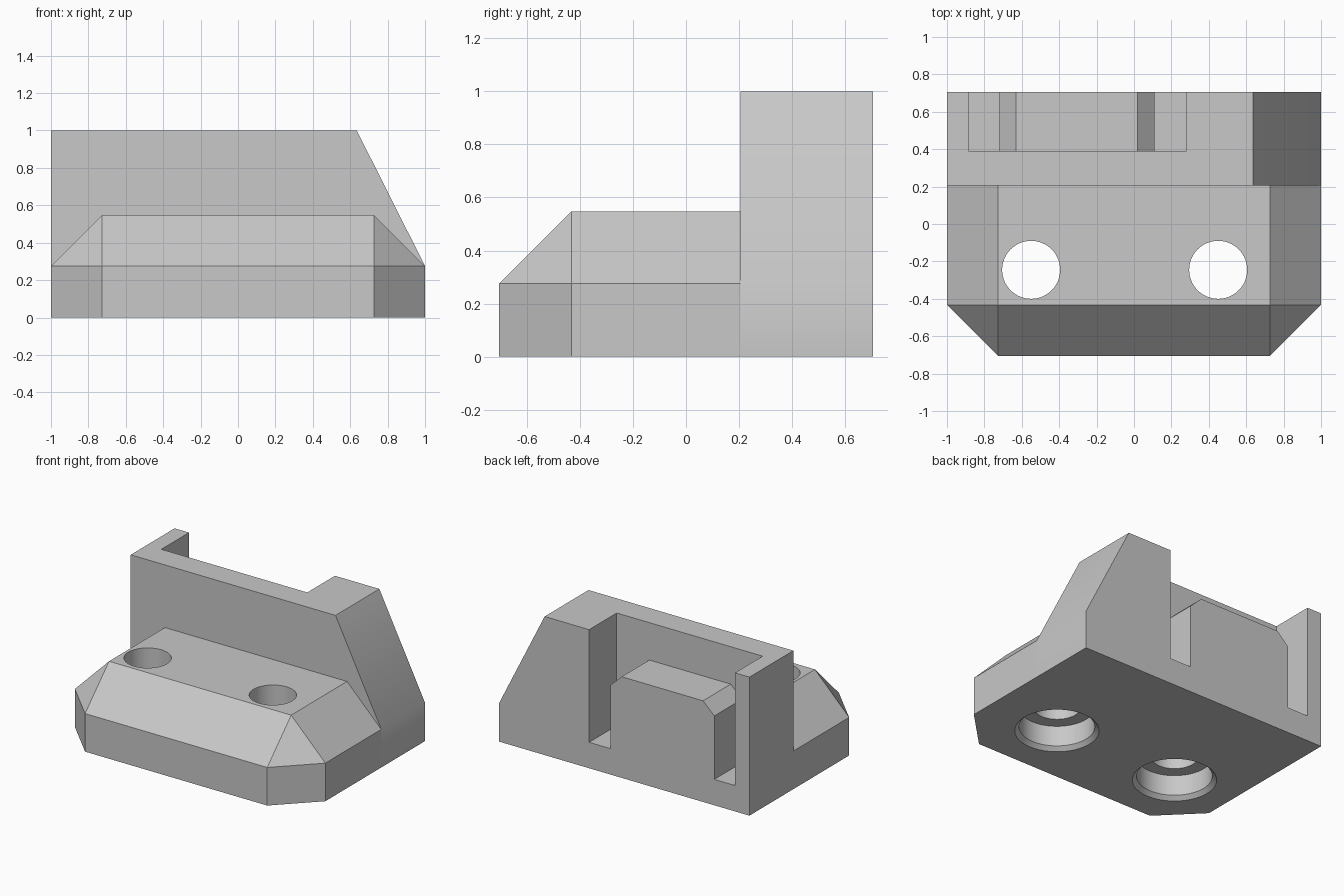
import bpy, bmesh
from math import tau
from mathutils import Vector, Matrix

cube = bpy.data.objects.get("Cube")
if cube:
    bpy.data.objects.remove(cube, do_unlink=True)

grey = bpy.data.materials.new("plain grey")
grey.use_nodes = True
colour = (0.58, 0.58, 0.58, 1)
grey.diffuse_color = colour
grey.node_tree.nodes["Principled BSDF"].inputs["Base Color"].default_value = colour


def finish(bm, name):
    bmesh.ops.recalc_face_normals(bm, faces=bm.faces)
    mesh = bpy.data.meshes.new(name)
    bm.to_mesh(mesh)
    bm.free()
    mesh.materials.append(grey)
    obj = bpy.data.objects.new(name, mesh)
    bpy.context.collection.objects.link(obj)
    return obj


def prism(name, profile, y0, y1):
    """Extrude an x-z profile along y."""
    bm = bmesh.new()
    face = bm.faces.new([bm.verts.new((x, y0, z)) for x, z in profile])
    new = bmesh.ops.extrude_face_region(bm, geom=[face])["geom"]
    verts = [g for g in new if isinstance(g, bmesh.types.BMVert)]
    bmesh.ops.translate(bm, verts=verts, vec=(0, y1 - y0, 0))
    return finish(bm, name)


def lathe(name, profile, x, y, steps=64):
    """Spin an r-z profile about a vertical axis at x, y."""
    bm = bmesh.new()
    verts = [bm.verts.new((r, 0, z)) for r, z in profile]
    edges = [bm.edges.new(pair) for pair in zip(verts, verts[1:])]
    bmesh.ops.spin(bm, geom=verts + edges, cent=(0, 0, 0), axis=(0, 0, 1),
                   angle=tau, steps=steps)
    bmesh.ops.remove_doubles(bm, verts=bm.verts, dist=0.0001)
    bmesh.ops.transform(bm, matrix=Matrix.Translation(Vector((x, y, 0))), verts=bm.verts)
    return finish(bm, name)


def cut(target, cutter):
    mod = target.modifiers.new("cut", 'BOOLEAN')
    mod.operation = 'DIFFERENCE'
    mod.solver = 'EXACT'
    mod.object = cutter
    bpy.ops.object.select_all(action='DESELECT')
    bpy.context.view_layer.objects.active = target
    target.select_set(True)
    bpy.ops.object.modifier_apply(modifier=mod.name)
    bpy.data.objects.remove(cutter, do_unlink=True)


FRONT, WALL, BACK = -0.705, 0.205, 0.705
SHOULDER, DECK, BEVEL = 0.275, 0.548, 0.273

# Base: chamfered front corners and a sloped rim up to the flat deck
bm = bmesh.new()
inner = 1 - BEVEL
for s in (-1, 1):
    for z in (0, SHOULDER):
        for x, y in ((1, WALL), (1, FRONT + BEVEL), (inner, FRONT)):
            bm.verts.new((s * x, y, z))
    for y in (WALL, FRONT + BEVEL):
        bm.verts.new((s * inner, y, DECK))
bmesh.ops.convex_hull(bm, input=bm.verts)
bmesh.ops.dissolve_limit(bm, angle_limit=0.01, verts=bm.verts, edges=bm.edges)
base = finish(bm, "base")

# Counterbored screw holes, with a chamfered mouth underneath
bore = [(0, -0.03), (0.305, -0.03), (0.247, 0.028), (0.247, 0.175),
        (0.155, 0.175), (0.155, 0.7), (0, 0.7)]
for x in (-0.55, 0.45):
    cut(base, lathe("hole_cutter", bore, x, -0.245))

# Back wall, sloped on one end
wall = prism("back_wall", [(-1, 0), (1, 0), (1, SHOULDER), (0.635, 1), (-1, 1)], WALL, BACK)

# Rear pocket, leaving a chamfered tongue between two slots
pocket = [(-0.885, 1.2), (-0.885, 0.187), (-0.72, 0.187), (-0.72, 0.645),
          (-0.63, 0.73), (0.02, 0.73), (0.11, 0.645), (0.11, 0.187),
          (0.28, 0.187), (0.28, 1.2)]
cut(wall, prism("pocket_cutter", pocket, 0.39, 0.9))

# Smooth bores, crisp edges
bpy.ops.object.select_all(action='DESELECT')
for obj in (base, wall):
    obj.select_set(True)
bpy.context.view_layer.objects.active = base
bpy.ops.object.shade_smooth_by_angle()
